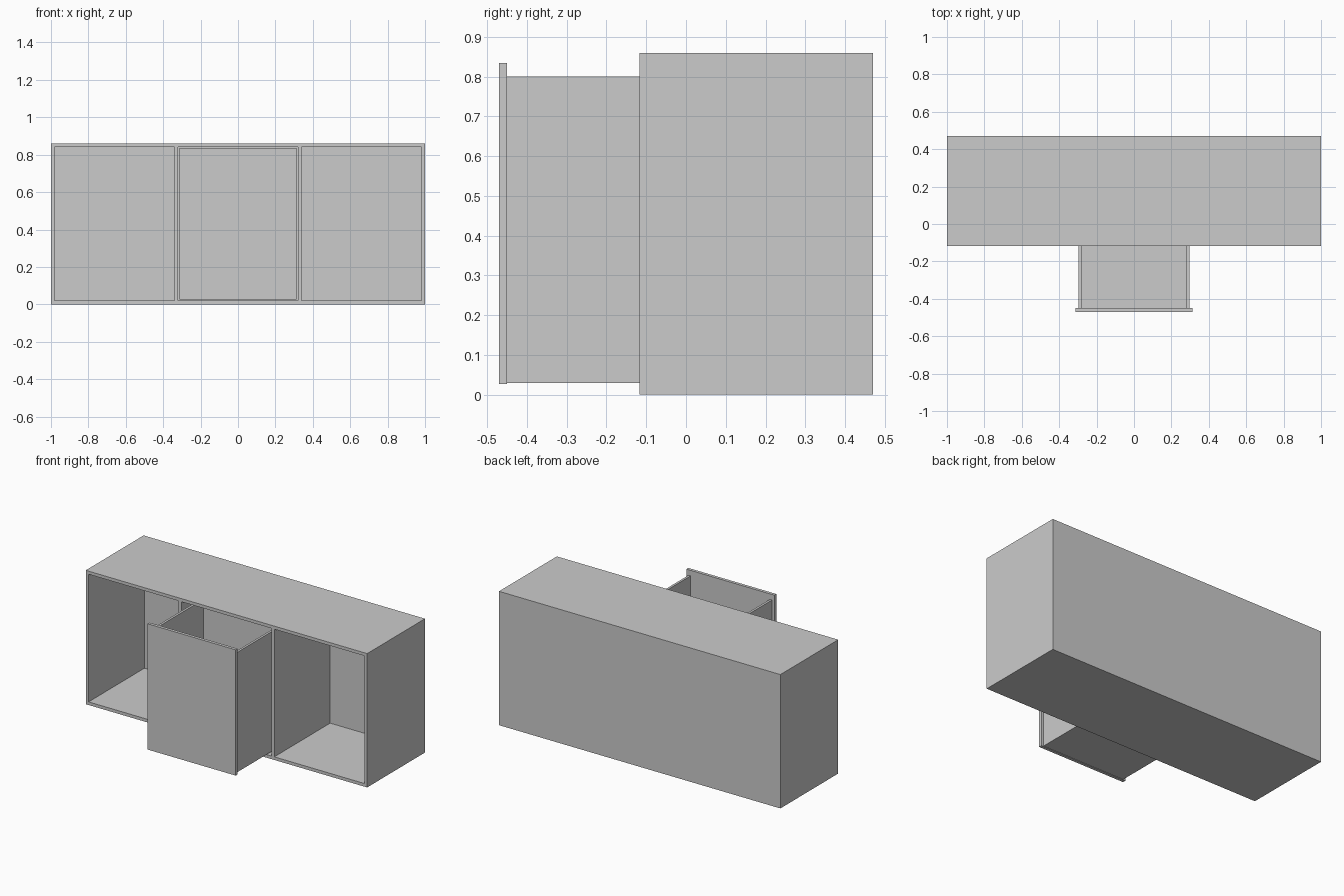
import bpy

if "Cube" in bpy.data.objects:
    bpy.data.objects.remove(bpy.data.objects["Cube"])


def box(name, x, y, z):
    """Axis-aligned box from (min, max) ranges."""
    x0, x1 = x
    y0, y1 = y
    z0, z1 = z
    verts = [(a, b, c) for a in x for b in y for c in z]
    faces = [(0, 1, 3, 2), (4, 6, 7, 5), (0, 4, 5, 1),
             (2, 3, 7, 6), (0, 2, 6, 4), (1, 5, 7, 3)]
    mesh = bpy.data.meshes.new(name)
    mesh.from_pydata(verts, [], faces)
    obj = bpy.data.objects.new(name, mesh)
    bpy.context.collection.objects.link(obj)
    return obj


def carve(obj, x, y, z):
    """Cut a box-shaped cavity out of an object."""
    cutter = box("cavity_cutter", x, y, z)
    cutter.hide_render = True
    mod = obj.modifiers.new("cavity", 'BOOLEAN')
    mod.operation = 'DIFFERENCE'
    mod.solver = 'EXACT'
    mod.object = cutter
    bpy.context.view_layer.objects.active = obj
    bpy.ops.object.modifier_apply(modifier=mod.name)
    bpy.data.objects.remove(cutter)


# Cabinet body with three open compartments
FRONT, BACK, HEIGHT, T = -0.117, 0.47, 0.86, 0.02
cabinet = box("cabinet_body", (-1, 1), (FRONT, BACK), (0, HEIGHT))
for x in ((-0.98, -0.34), (-0.32, 0.32), (0.34, 0.98)):
    carve(cabinet, x, (FRONT - 0.1, BACK - T), (T, HEIGHT - T))

# Pulled-out drawer: floor, two sides and back, open at the top
W, P = 0.297, 0.015
drawer = box("drawer_box", (-W, W), (-0.45, 0.07), (0.03, 0.80))
carve(drawer, (-W + P, W - P), (-0.5, 0.07 - P), (0.03 + P, 0.9))

# Drawer front panel
box("drawer_front", (-0.313, 0.313), (-0.47, -0.45), (0.027, 0.835))
